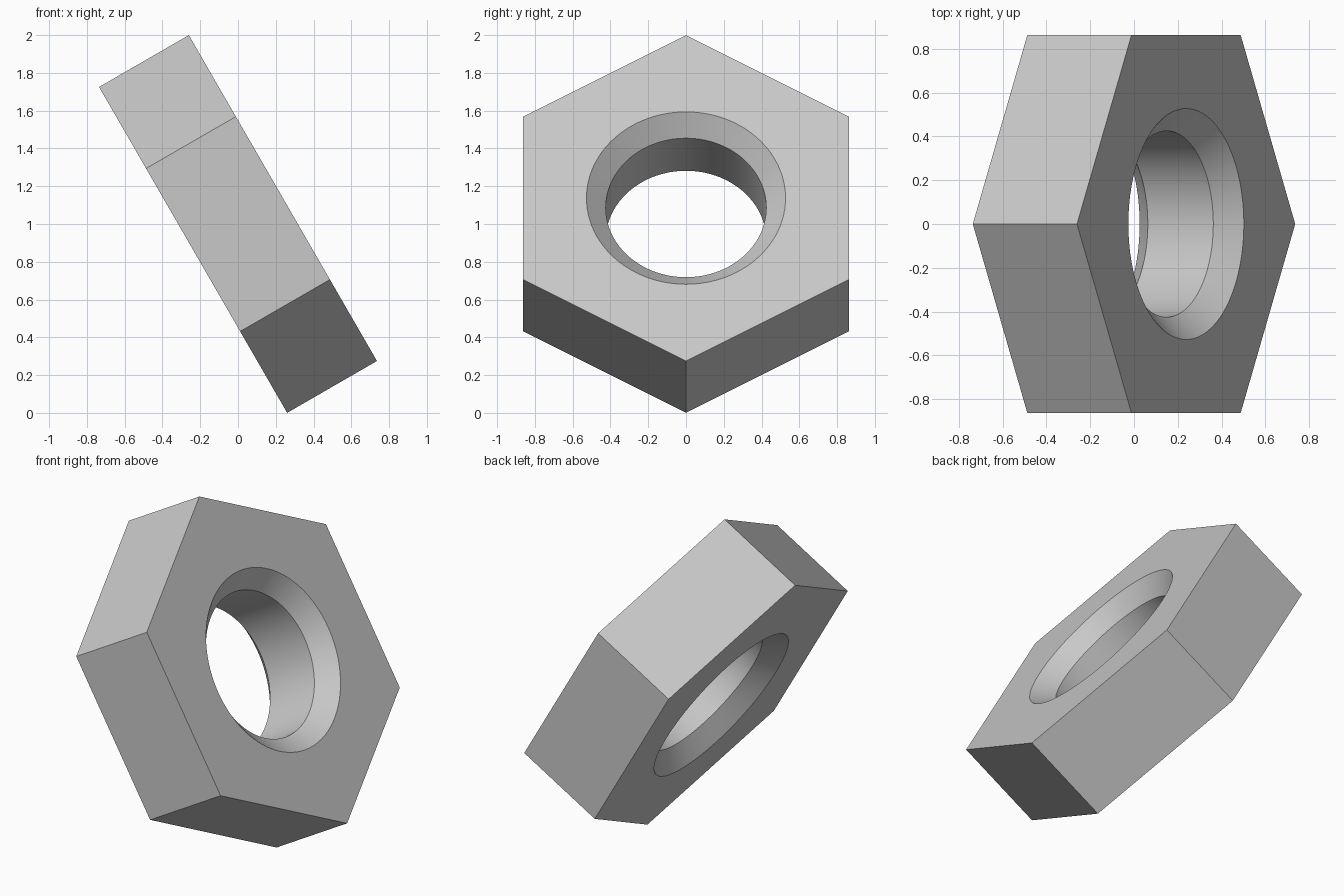
import bpy, bmesh
from math import cos, sin, radians, tau

cube = bpy.data.objects.get("Cube")
if cube:
    bpy.data.objects.remove(cube, do_unlink=True)

HEX_R, HALF_T = 0.996, 0.2745          # hexagon corner radius, half thickness
BORE_R, CHAMFER = 0.425, 0.102         # bore radius, countersink size
PER_SIDE = 16                          # bore segments along each hexagon side
SEGS = 6 * PER_SIDE

steel = bpy.data.materials.new("grey steel")
steel.use_nodes = True
grey = (0.58, 0.58, 0.58, 1)
steel.diffuse_color = grey
steel.node_tree.nodes["Principled BSDF"].inputs["Base Color"].default_value = grey

bm = bmesh.new()


def ring(count, radius, z):
    return [bm.verts.new((radius * cos(tau * i / count), radius * sin(tau * i / count), z))
            for i in range(count)]


def bridge(a, b):
    n = len(a)
    for i in range(n):
        j = (i + 1) % n
        bm.faces.new((a[i], a[j], b[j], b[i]))


# Outer hexagon walls
hex_low, hex_high = (ring(6, HEX_R, z) for z in (-HALF_T, HALF_T))
bridge(hex_low, hex_high)

# Bore with a countersink at both ends
bore_profile = [(BORE_R + CHAMFER, -HALF_T), (BORE_R, -HALF_T + CHAMFER),
                (BORE_R, HALF_T - CHAMFER), (BORE_R + CHAMFER, HALF_T)]
bore = [ring(SEGS, r, z) for r, z in bore_profile]
for a, b in zip(bore, bore[1:]):
    bridge(a, b)

# Flat end faces, one sector per hexagon side
for hexagon, rim in ((hex_low, bore[0]), (hex_high, bore[-1])):
    for s in range(6):
        arc = [rim[(s * PER_SIDE + k) % SEGS] for k in range(PER_SIDE + 1)]
        bm.faces.new([hexagon[s], hexagon[(s + 1) % 6]] + arc[::-1])

bmesh.ops.recalc_face_normals(bm, faces=bm.faces)
mesh = bpy.data.meshes.new("hex_nut")
bm.to_mesh(mesh)
bm.free()
mesh.materials.append(steel)

nut = bpy.data.objects.new("hex_nut", mesh)
bpy.context.collection.objects.link(nut)

# Tilt the nut and rest its lowest corner on the ground
nut.rotation_euler = (0, radians(60), 0)
nut.location = (0, 0, 1)

bpy.ops.object.select_all(action='DESELECT')
nut.select_set(True)
bpy.context.view_layer.objects.active = nut
bpy.ops.object.shade_smooth_by_angle(angle=radians(30))
